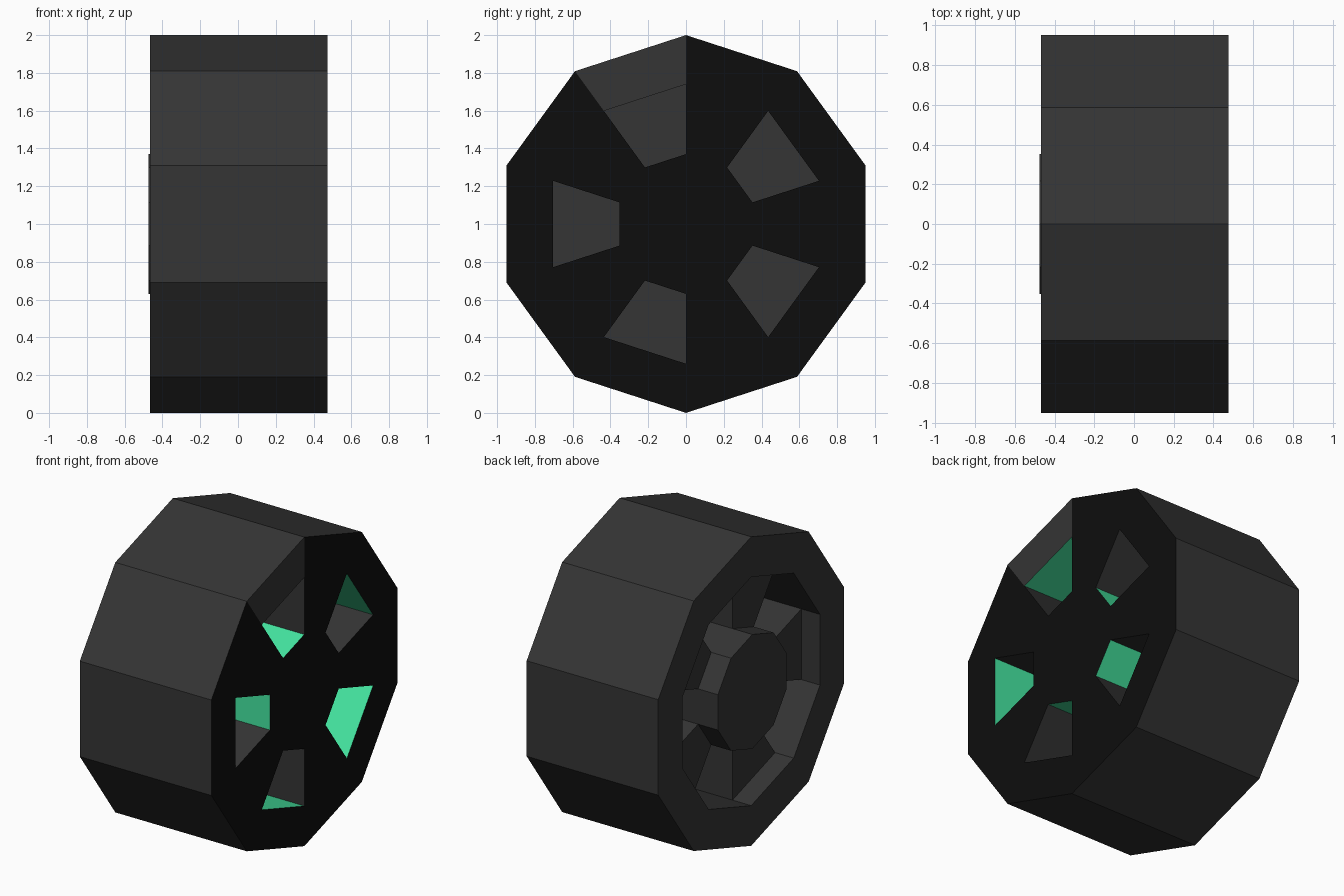
import bpy, bmesh
from math import sin, cos, radians

if "Cube" in bpy.data.objects:
    bpy.data.objects.remove(bpy.data.objects["Cube"])

SIDES = 10
R_OUT, R_RIM, R_HUB = 1.0, 0.74, 0.37
X_FACE, X_BACK, X_CAP, X_SPOKE = 0.475, -0.467, -0.475, -0.333


def material(name, color):
    m = bpy.data.materials.new(name)
    m.diffuse_color = (*color, 1)
    m.use_nodes = True
    m.node_tree.nodes["Principled BSDF"].inputs["Base Color"].default_value = m.diffuse_color
    return m


MATS = [material("dark_grey", (0.035, 0.035, 0.035)),
        material("black", (0.004, 0.004, 0.004)),
        material("green", (0.06, 0.8, 0.36))]
GREY, BLACK, GREEN = range(3)


def pt(x, r, k):
    a = radians(90 + 36 * k)
    return (x, r * cos(a), 1 + r * sin(a))


class Part:
    def __init__(self):
        self.bm = bmesh.new()

    def face(self, pts, mat=GREY, flip=False):
        if flip:
            pts = pts[::-1]
        f = self.bm.faces.new([self.bm.verts.new(p) for p in pts])
        f.material_index = mat

    # flat ring sector facing +x (flip: -x)
    def disc(self, x, r1, r2, k, mat=GREY, flip=False):
        self.face([pt(x, r1, k), pt(x, r2, k), pt(x, r2, k + 1), pt(x, r1, k + 1)], mat, flip)

    # cylinder facet facing outward (flip: inward)
    def wall(self, r, x1, x2, k, mat=GREY, flip=False):
        self.face([pt(x1, r, k), pt(x1, r, k + 1), pt(x2, r, k + 1), pt(x2, r, k)], mat, flip)

    # decagonal cap facing +x (flip: -x)
    def cap(self, x, r, mat=GREY, flip=False):
        self.face([pt(x, r, k) for k in range(SIDES)], mat, flip)

    def finish(self, name):
        bmesh.ops.remove_doubles(self.bm, verts=self.bm.verts[:], dist=1e-4)
        me = bpy.data.meshes.new(name)
        self.bm.to_mesh(me)
        self.bm.free()
        for m in MATS:
            me.materials.append(m)
        bpy.context.collection.objects.link(bpy.data.objects.new(name, me))


tyre, spokes, hub = Part(), Part(), Part()

for k in range(SIDES):
    hollow = k % 2 == 0          # spoke, open towards +x; odd sectors open towards -x
    # tyre: tread, both sidewalls, inner lip
    tyre.wall(R_OUT, X_BACK, X_FACE, k)
    tyre.disc(X_BACK, R_RIM, R_OUT, k, flip=True)
    tyre.disc(X_FACE, R_RIM, R_OUT, k, GREY if k == 0 else BLACK)
    tyre.wall(R_RIM, X_BACK, X_SPOKE, k, flip=True)
    # hub: rim of the cap
    hub.wall(R_HUB, X_CAP, X_SPOKE, k)
    # spokes: back plate with green end walls, or deep pocket behind the black face
    if hollow:
        spokes.disc(X_SPOKE, R_HUB, R_RIM, k, flip=True)
    else:
        spokes.disc(X_FACE, R_HUB, R_RIM, k, BLACK)
    end = GREEN if hollow else GREY
    spokes.wall(R_RIM, X_SPOKE, X_FACE, k, end, flip=True)
    spokes.wall(R_HUB, X_SPOKE, X_FACE, k, end)
    # spoke side walls, facing the pockets
    spokes.face([pt(X_SPOKE, R_HUB, k), pt(X_FACE, R_HUB, k),
                 pt(X_FACE, R_RIM, k), pt(X_SPOKE, R_RIM, k)], GREY, flip=hollow)

# hub caps
hub.cap(X_CAP, R_HUB, GREY, flip=True)
hub.cap(X_FACE, R_HUB, BLACK)

tyre.finish("tyre")
spokes.finish("spokes")
hub.finish("hub")
